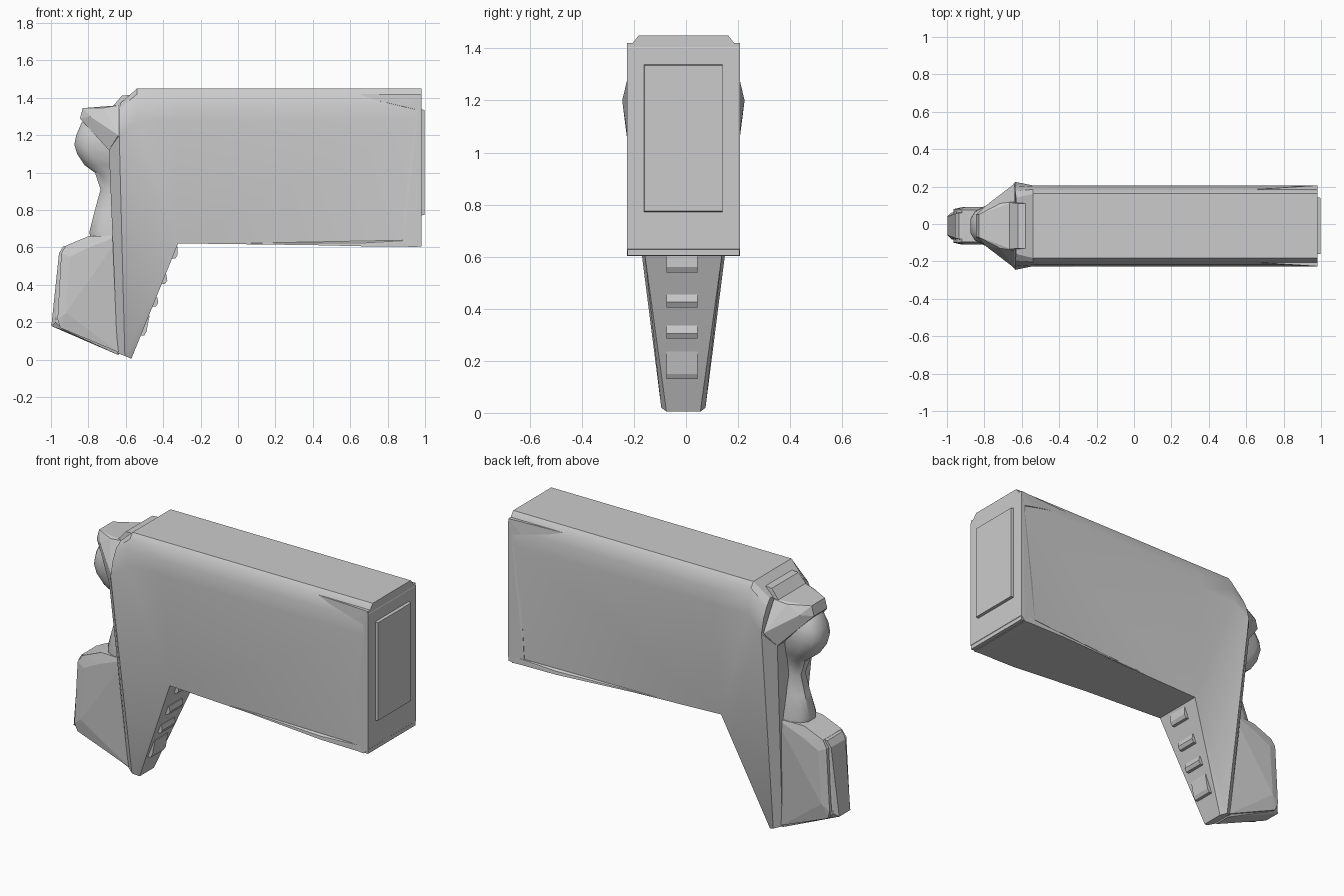
import bpy, bmesh

if "Cube" in bpy.data.objects:
    bpy.data.objects.remove(bpy.data.objects["Cube"])

CY = -0.01  # the model's mirror plane


def finish(name, bm, smooth=None):
    bmesh.ops.recalc_face_normals(bm, faces=bm.faces[:])
    me = bpy.data.meshes.new(name)
    bm.to_mesh(me)
    bm.free()
    ob = bpy.data.objects.new(name, me)
    ob.location.y = CY
    bpy.context.collection.objects.link(ob)
    if smooth:
        bpy.ops.object.select_all(action='DESELECT')
        ob.select_set(True)
        bpy.context.view_layer.objects.active = ob
        bpy.ops.object.shade_smooth_by_angle(angle=smooth)
    return ob


def hull(name, pts):
    """Convex solid from (x, z, half width) points, mirrored across y."""
    bm = bmesh.new()
    for x, z, h in pts:
        for s in (-1, 1):
            bm.verts.new((x, s * h, z))
    r = bmesh.ops.convex_hull(bm, input=bm.verts[:])
    junk = {g for g in r["geom_interior"] + r["geom_unused"]
            if isinstance(g, bmesh.types.BMVert)}
    bmesh.ops.delete(bm, geom=list(junk), context='VERTS')
    bmesh.ops.dissolve_limit(bm, angle_limit=0.01, verts=bm.verts[:], edges=bm.edges[:])
    return finish(name, bm)


# Body and grip in one shell: named (x, z, half width) points of one side
P = {}
section = [(1.28, .216), (1.36, .209), (1.42, .195), (1.45, .172)]
for key, x in (("e", .98), ("m", -.32), ("h", -.54)):
    for i, (z, w) in enumerate(section):
        P[key + str(i)] = (x, z, w)
for i, p in enumerate([(-.635, 1.20, .235), (-.635, 1.28, .215),
                       (-.635, 1.34, .185), (-.63, 1.37, .15)]):
    P["f" + str(i)] = p
P.update(b=(.98, .605, .215), c=(-.32, .622, .15), d=(-.57, .005, .065),
         k=(-.605, .02, .085), j=(-.645, .035, .06), g=(-.69, 1.12, .17))
side = [(a + str(i), b + str(i), b + str(i + 1), a + str(i + 1))
        for a, b in ("em", "mh", "hf") for i in range(3)]
side += [("b", "e0", "c"), ("e0", "m0", "c"), ("m0", "h0", "c"), ("h0", "f0", "c"),
         ("c", "f0", "k"), ("c", "k", "d"), ("f0", "g", "j", "k")]
across = [("b", "e0", "e1", "e2", "e3"), ("e3", "m3"), ("m3", "h3"), ("h3", "f3"),
          ("b", "c"), ("c", "d"), ("d", "k"), ("k", "j"), ("j", "g"),
          ("g", "f0"), ("f0", "f1"), ("f1", "f2"), ("f2", "f3")]
bm = bmesh.new()
V = {(n, s): bm.verts.new((x, s * w, z)) for n, (x, z, w) in P.items() for s in (-1, 1)}
for f in side:
    for s in (-1, 1):
        bm.faces.new([V[n, s] for n in f])
for f in across:
    bm.faces.new([V[n, 1] for n in f] + [V[n, -1] for n in reversed(f)])
finish("body_shell", bm, 0.5)

# Square end cap with its raised panel
hull("end_cap", [(.93, 1.42, .205), (.975, 1.42, .217), (.982, 1.40, .217),
                 (.982, .63, .217), (.955, .602, .217), (.88, .605, .214)])
panel = hull("end_panel", [(.97, .77, .152), (.97, 1.34, .152),
                           (.998, .775, .15), (.998, 1.335, .15)])

# Thin flared corners running back from the end cap
hull("upper_corner_flare", [(.60, 1.42, .192), (.98, 1.42, .216),
                            (.98, 1.33, .217), (.90, 1.35, .215)])
hull("lower_corner_flare", [(0, .622, .165), (.68, .606, .214), (.95, .604, .217),
                            (.95, .64, .216), (.68, .625, .212)])

# Raised tab on the rear slope of the body
hull("rear_sight_tab", [(-.665, 1.36, .125), (-.655, 1.37, .12), (-.62, 1.412, .12),
                        (-.58, 1.415, .12), (-.57, 1.36, .125)])

# Faceted hood at the top of the spine
hull("rear_hood", [(-.83, 1.345, .06), (-.715, 1.347, .12), (-.64, 1.36, .13),
                   (-.79, 1.30, .11), (-.845, 1.29, .06), (-.69, 1.12, .17),
                   (-.64, 1.20, .225), (-.64, 1.12, .17)])

# Rounded knob, narrow neck and flared foot: (z, rear x, half width)
bm = bmesh.new()
rings = []
for z, x, h in [(1.31, -.79, .06), (1.27, -.835, .09), (1.20, -.865, .105),
                (1.15, -.875, .105), (1.10, -.86, .10), (1.04, -.82, .085),
                (1.00, -.765, .07), (.91, -.735, .06), (.80, -.765, .07),
                (.68, -.795, .09), (.64, -.785, .09)]:
    half = [(x, .35 * h), (x + .025, .75 * h), (x + .075, h), (-.64, h)]
    ring = half + [(a, -b) for a, b in reversed(half)]
    rings.append([bm.verts.new((a, b, z)) for a, b in ring])
for r, q in zip(rings, rings[1:]):
    for i in range(8):
        bm.faces.new((r[i], r[i - 1], q[i - 1], q[i]))
bm.faces.new(rings[0])
bm.faces.new(rings[-1])
finish("knob_and_neck", bm, 0.6)

# Lower rear block with a narrower back plate
hull("lower_block", [(-.63, .665, .10), (-.80, .66, .085), (-.92, .61, .085), (-.945, .57, .09),
                     (-.965, .215, .09), (-.95, .17, .085), (-.64, .04, .065),
                     (-.80, .60, .10), (-.90, .55, .10), (-.92, .25, .10)])
hull("lower_back_plate", [(-.90, .615, .07), (-.935, .605, .07), (-.957, .57, .065),
                          (-.998, .18, .05), (-.975, .20, .072), (-.93, .56, .075),
                          (-.93, .16, .07), (-.64, .025, .05), (-.62, .06, .06)])

# Wedge-shaped finger ribs down the sloping front of the grip


def grip_x(z):
    return -.32 - .25 * (.622 - z) / .617


for n, (z0, z1) in enumerate([(.54, .605), (.405, .455), (.285, .335), (.13, .235)]):
    step = z0 + .02
    rib = hull("grip_rib_%d" % (n + 1),
               [(grip_x(z1) - .02, z1, .06), (grip_x(z1) + .004, z1, .06),
                (grip_x(step) + .022, step, .06), (grip_x(z0) + .018, z0, .06),
                (grip_x(z0) - .02, z0, .06)])
    rib.location.y = CY - .005
